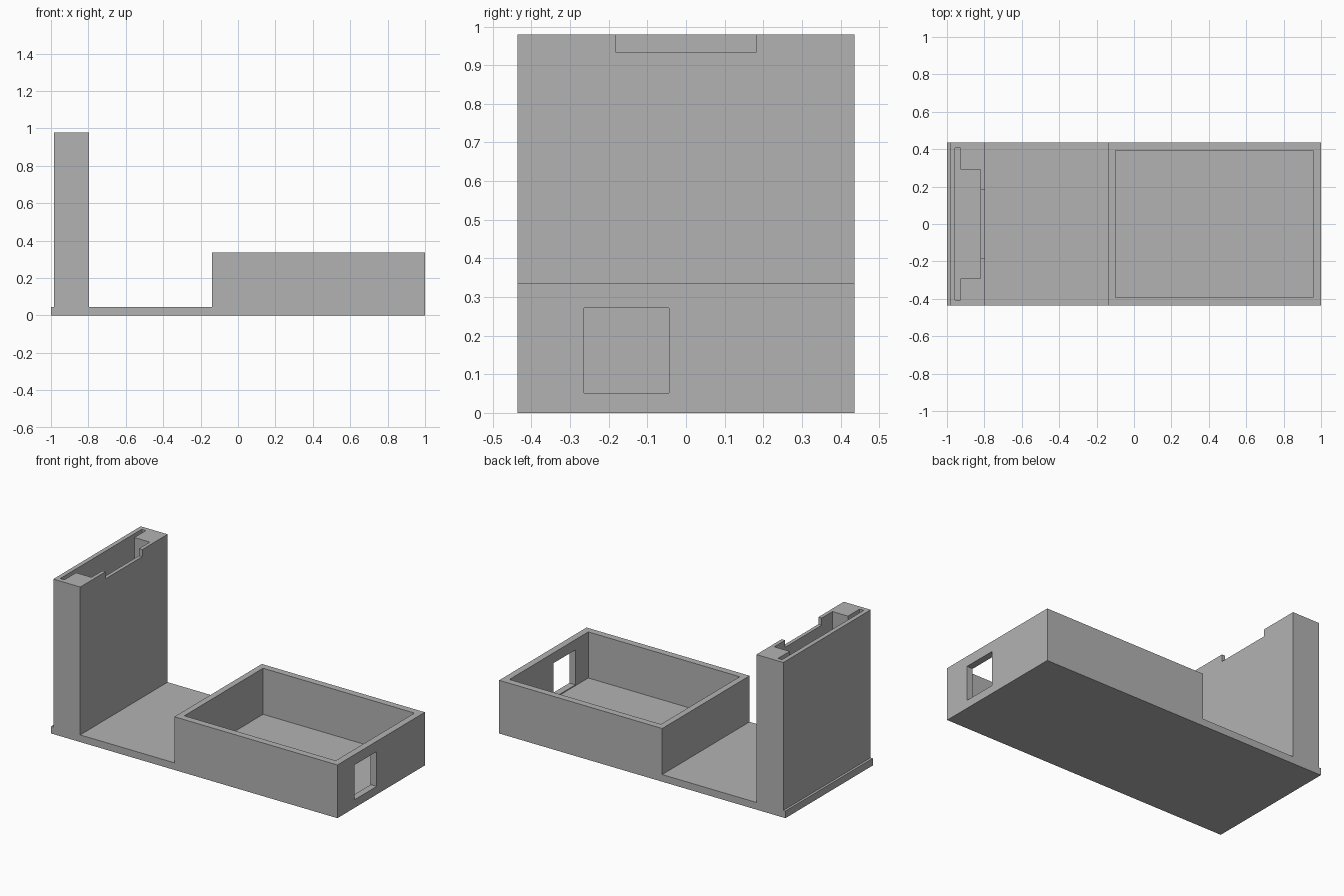
import bpy
import bmesh

if "Cube" in bpy.data.objects:
    bpy.data.objects.remove(bpy.data.objects["Cube"], do_unlink=True)

HALF_W = 0.436
FLOOR = 0.045
TOWER_TOP = 0.979
TRAY_TOP = 0.336

grey = bpy.data.materials.new("plain grey")
grey.use_nodes = True
colour = (0.45, 0.45, 0.45, 1)
grey.diffuse_color = colour
grey.node_tree.nodes["Principled BSDF"].inputs["Base Color"].default_value = colour


def prism(name, outline, offset):
    """Extrude a closed outline of 3D points along an offset."""
    bm = bmesh.new()
    face = bm.faces.new([bm.verts.new(p) for p in outline])
    grown = bmesh.ops.extrude_face_region(bm, geom=[face])["geom"]
    verts = [v for v in grown if isinstance(v, bmesh.types.BMVert)]
    bmesh.ops.translate(bm, verts=verts, vec=offset)
    bmesh.ops.recalc_face_normals(bm, faces=bm.faces)
    mesh = bpy.data.meshes.new(name)
    bm.to_mesh(mesh)
    bm.free()
    mesh.materials.append(grey)
    obj = bpy.data.objects.new(name, mesh)
    bpy.context.collection.objects.link(obj)
    return obj


def box(name, x, y, z):
    outline = [(x[0], y[0], z[0]), (x[1], y[0], z[0]),
               (x[1], y[1], z[0]), (x[0], y[1], z[0])]
    return prism(name, outline, (0, 0, z[1] - z[0]))


# Side profile: base plate, upright holder and tray in one solid
profile = [(-1, 0), (1, 0), (1, TRAY_TOP), (-0.139, TRAY_TOP),
           (-0.139, FLOOR), (-0.797, FLOOR), (-0.797, TOWER_TOP),
           (-0.985, TOWER_TOP), (-0.985, FLOOR), (-1, FLOOR)]
stand = prism("stand_body", [(x, -HALF_W, z) for x, z in profile],
              (0, 2 * HALF_W, 0))

# Stepped slot running down the upright holder
half_slot = [(-0.957, 0.407), (-0.928, 0.407), (-0.928, 0.291), (-0.82, 0.291)]
slot = half_slot + [(x, -y) for x, y in reversed(half_slot)]
cutters = [
    prism("slot_cutter", [(x, y, FLOOR) for x, y in slot], (0, 0, 1.2)),
    # Finger notch in the holder's inner wall
    box("notch_cutter", (-0.86, -0.75), (-0.183, 0.183), (0.934, 1.1)),
    # Tray hollow
    box("tray_cutter", (-0.1, 0.958), (-0.393, 0.393), (FLOOR, 0.6)),
    # Cable window in the tray's end wall
    box("window_cutter", (0.9, 1.1), (-0.264, -0.044), (0.051, 0.271)),
]

for cutter in cutters:
    cutter.hide_render = True
    cutter.hide_viewport = True
    cut = stand.modifiers.new(cutter.name, "BOOLEAN")
    cut.operation = "DIFFERENCE"
    cut.solver = "EXACT"
    cut.object = cutter

# Bake the cuts and drop the helpers
bpy.context.view_layer.update()
graph = bpy.context.evaluated_depsgraph_get()
result = bpy.data.meshes.new_from_object(stand.evaluated_get(graph))
stand.modifiers.clear()
stand.data = result
for cutter in cutters:
    bpy.data.objects.remove(cutter, do_unlink=True)
